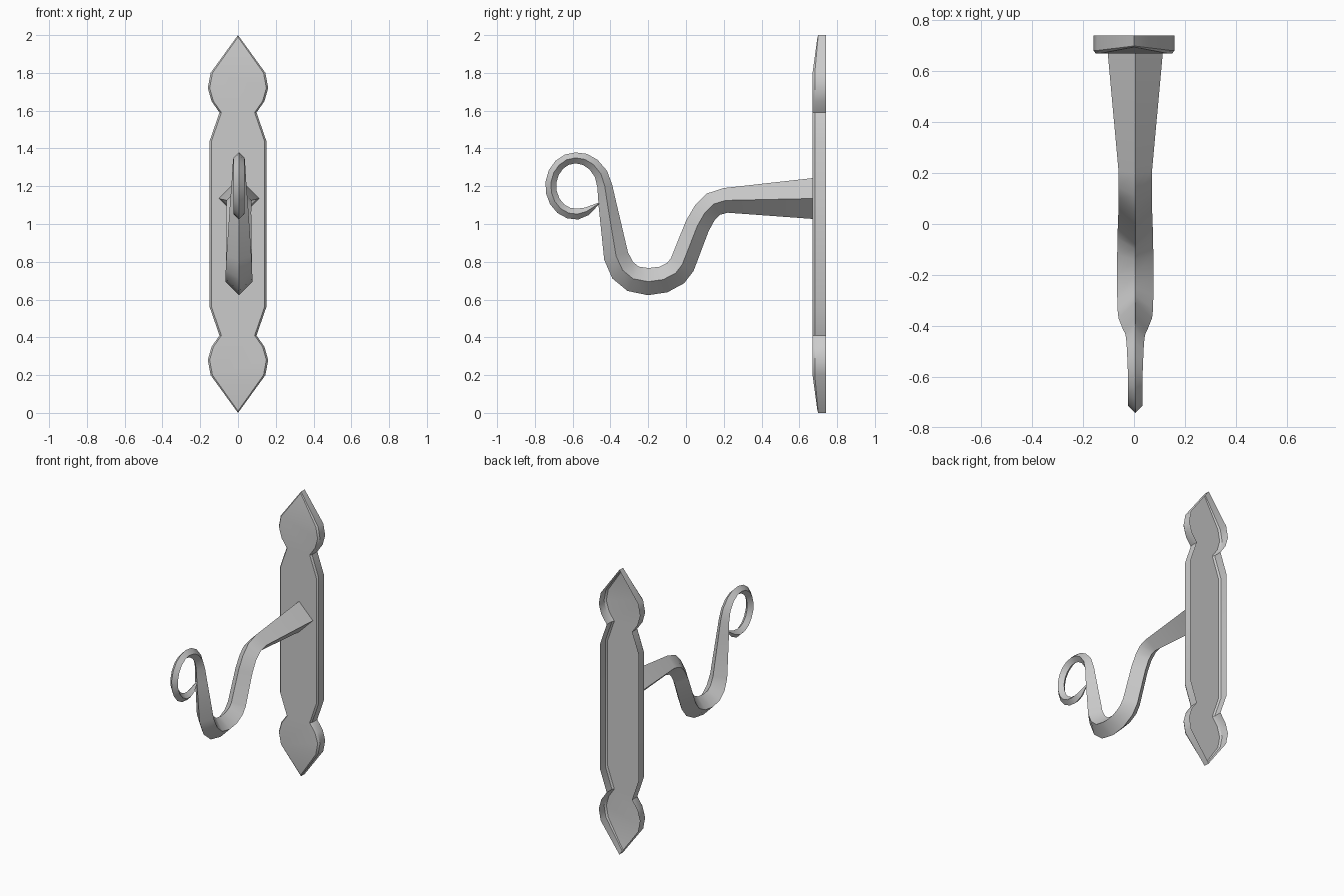
import bpy
import bmesh
import math
from mathutils import Vector

cube = bpy.data.objects.get("Cube")
if cube:
    bpy.data.objects.remove(cube, do_unlink=True)

# One plain iron grey
iron = bpy.data.materials.new("iron_grey")
iron.use_nodes = True
colour = (0.6, 0.6, 0.6, 1)
iron.diffuse_color = colour
iron.node_tree.nodes["Principled BSDF"].inputs["Base Color"].default_value = colour


def finish(name, bm):
    """Turn a bmesh into a shaded object with the iron material."""
    bmesh.ops.recalc_face_normals(bm, faces=bm.faces)
    mesh = bpy.data.meshes.new(name)
    bm.to_mesh(mesh)
    bm.free()
    mesh.materials.append(iron)
    obj = bpy.data.objects.new(name, mesh)
    bpy.context.collection.objects.link(obj)
    bpy.ops.object.select_all(action='DESELECT')
    obj.select_set(True)
    bpy.context.view_layer.objects.active = obj
    bpy.ops.object.shade_smooth_by_angle(angle=math.radians(35))
    return obj


def bridge(bm, a, b):
    """Join two closed loops of vertices with quads."""
    n = len(a)
    for i in range(n):
        j = (i + 1) % n
        bm.faces.new((a[i], a[j], b[j], b[i]))


# Wall plate: hollow at the back, with spade ends and a small front chamfer
BACK, SHOULDER, FRONT, TIP = 0.74, 0.682, 0.67, 0.70
CHAMFER = 0.01
quarter = [(0, 2), (.145, 1.8), (.16, 1.72), (.14, 1.65), (.098, 1.59), (.15, 1.44)]
right = quarter + [(x, 2 - z) for x, z in reversed(quarter)]
outline = right + [(-x, z) for x, z in reversed(right[1:-1])]

bm = bmesh.new()
rim, shoulder, front = [], [], []
for x, z in outline:
    is_tip = x == 0
    rim.append(bm.verts.new((x, BACK, z)))
    shoulder.append(bm.verts.new((x, TIP if is_tip else SHOULDER, z)))
    if is_tip:
        inner = (0, TIP - .004, z - math.copysign(CHAMFER, z - 1))
    else:
        inner = (x - math.copysign(CHAMFER, x), FRONT, z)
    front.append(bm.verts.new(inner))
bridge(bm, rim, shoulder)
bridge(bm, shoulder, front)

# Flat centre face and the two sloping tip faces
low = len(right) - 1
bm.faces.new([v for i, v in enumerate(front) if i not in (0, low)])
bm.faces.new((front[-1], front[0], front[1]))
bm.faces.new((front[low - 1], front[low], front[low + 1]))
finish("wall_plate", bm)

# Hook path: y, z and half thickness, from the plate down and up to the curl
path = [
    (.67, 1.135, .108), (.21, 1.125, .066), (.145, 1.105, .066),
    (.1, 1.06, .065), (.06, .99, .066), (-.02, .785, .069),
    (-.055, .74, .07), (-.12, .706, .071), (-.2, .695, .072),
    (-.28, .71, .071), (-.335, .755, .07), (-.37, .83, .066),
    (-.415, 1.1, .048), (-.43, 1.2, .04), (-.45, 1.265, .036),
    (-.49, 1.315, .033), (-.535, 1.342, .031),
]
# Round curl, then the drawn-out point
STEPS = 9
for i in range(STEPS + 1):
    a = math.radians(90 + 185 * i / STEPS)
    path.append((-.585 + .131 * math.cos(a), 1.201 + .149 * math.sin(a), .029))
path += [(-.525, 1.067, .022), (-.46, 1.11, .004)]

# Sweep a square bar standing on its edge along the path
bm = bmesh.new()
rings = []
centres = [Vector((.005, y, z)) for y, z, h in path]
across = Vector((1, 0, 0))
for i, c in enumerate(centres):
    before = (c - centres[i - 1]).normalized() if i else Vector()
    after = (centres[i + 1] - c).normalized() if i + 1 < len(centres) else Vector()
    if i == 0:
        after = Vector((0, -1, 0))
    up = across.cross((before + after).normalized())
    h = path[i][2]
    ring = [bm.verts.new(c + d * h) for d in (up, across, -up, -across)]
    if rings:
        bridge(bm, rings[-1], ring)
    rings.append(ring)
bm.faces.new(rings[-1])
finish("scroll_hook", bm)
